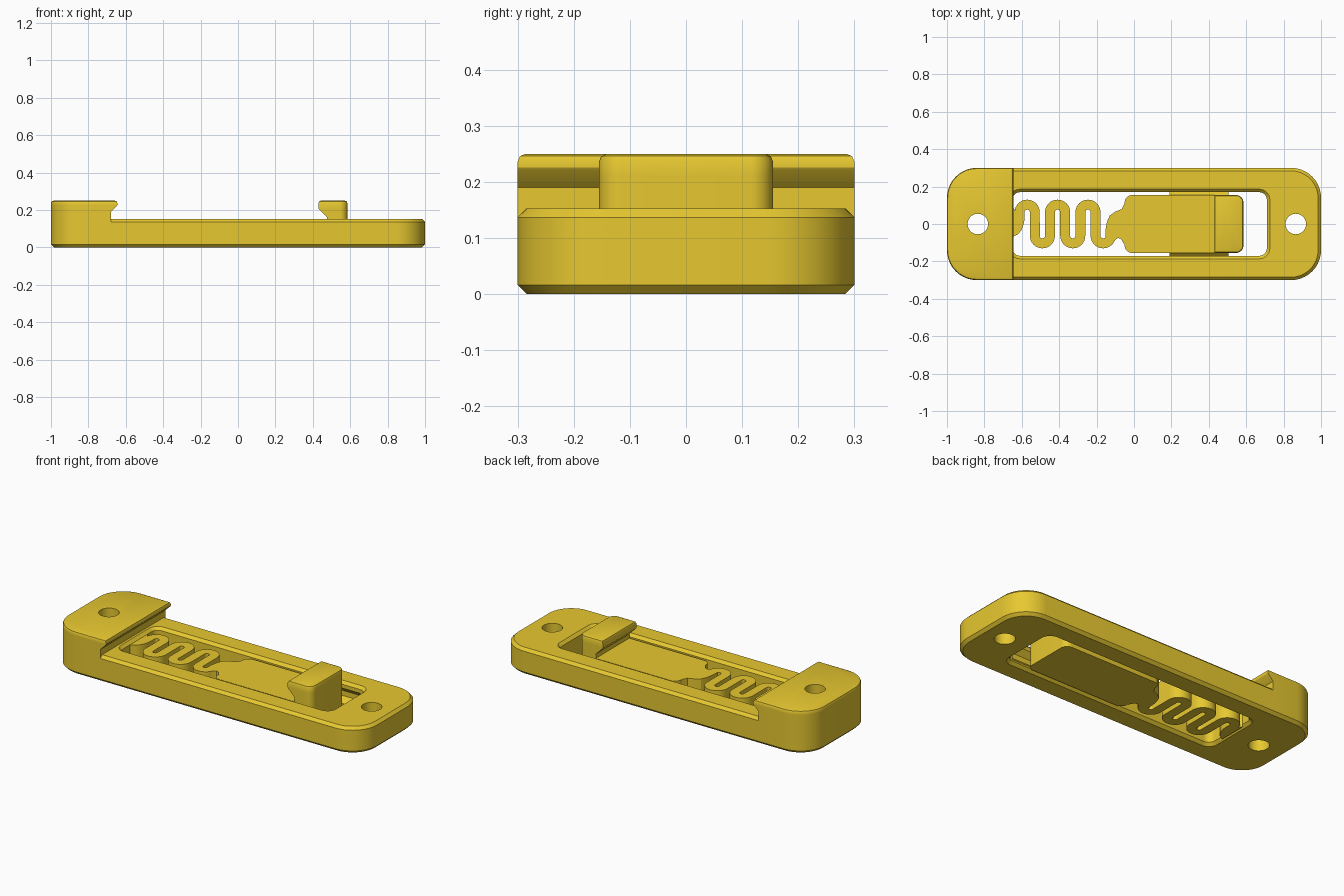
import bpy, bmesh, math

cube = bpy.data.objects.get("Cube")
if cube:
    bpy.data.objects.remove(cube, do_unlink=True)

gold = bpy.data.materials.new("golden_yellow")
gold.use_nodes = True
COLOUR = (0.80, 0.58, 0.03, 1)
gold.diffuse_color = COLOUR
gold.node_tree.nodes["Principled BSDF"].inputs["Base Color"].default_value = COLOUR

TOP = 0.153     # frame height
CH = 0.016      # chamfer
SLIDE = TOP - CH


def finish(name, bm):
    bmesh.ops.recalc_face_normals(bm, faces=bm.faces[:])
    me = bpy.data.meshes.new(name)
    bm.to_mesh(me)
    bm.free()
    me.materials.append(gold)
    ob = bpy.data.objects.new(name, me)
    bpy.context.collection.objects.link(ob)
    return ob


def loft(name, layers):
    """Skin equal-length 3D loops and cap both ends."""
    bm = bmesh.new()
    loops = [[bm.verts.new(p) for p in layer] for layer in layers]
    n = len(loops[0])
    for a, b in zip(loops, loops[1:]):
        for i in range(n):
            j = (i + 1) % n
            bm.faces.new((a[i], a[j], b[j], b[i]))
    bm.faces.new(loops[0])
    bm.faces.new(loops[-1])
    return finish(name, bm)


def arc(cx, cy, r, a0, a1, n=10):
    angles = [math.radians(a0 + (a1 - a0) * i / n) for i in range(n + 1)]
    return [(cx + r * math.cos(a), cy + r * math.sin(a)) for a in angles]


def end_shape(flat, end, half, r, z, inset=0.0, side=1):
    """Flat at one x, rounded corners at the other."""
    c = half - r
    pts = [(flat, inset - half)]
    pts += arc(end - r, -c, r - inset, -90, 0) + arc(end - r, c, r - inset, 0, 90)
    pts.append((flat, half - inset))
    return [(x * side, y, z) for x, y in pts]


def round_rect(x0, x1, half, r, z, grow=0.0):
    c, q = half - r, r + grow
    pts = arc(x1 - r, -c, q, -90, 0) + arc(x1 - r, c, q, 0, 90)
    pts += arc(x0 + r, c, q, 90, 180) + arc(x0 + r, -c, q, 180, 270)
    return [(x, y, z) for x, y in pts]


def rail(name, x0, x1, profile, side):
    return loft(name, [[(x, y * side, z) for y, z in profile] for x in (x0, x1)])


def cut(ob, cutter):
    cutter.hide_render = True
    mod = ob.modifiers.new("cut", "BOOLEAN")
    mod.operation = "DIFFERENCE"
    mod.solver = "EXACT"
    mod.object = cutter
    bpy.context.view_layer.objects.active = ob
    bpy.ops.object.modifier_apply(modifier=mod.name)
    bpy.data.objects.remove(cutter, do_unlink=True)


def hole(x):
    ring = arc(x, 0, 0.055, 0, 345, 23)
    return loft("hole_cutter", [[(px, py, z) for px, py in ring] for z in (-0.1, 0.4)])


# Frame with chamfered rim
JOIN = -0.68
frame = loft("frame", [end_shape(JOIN, 1, 0.3, 0.16, z, i) for z, i in
                       ((0, CH), (CH, 0), (SLIDE, 0), (TOP, CH))])
window = [(-0.01, CH + 0.01), (CH, 0), (SLIDE, 0), (TOP + 0.01, CH + 0.01)]
cut(frame, loft("window_cutter",
                [round_rect(-0.65, 0.71, 0.17, 0.04, z, g) for z, g in window]))
for s in (-1, 1):
    groove = [(0.15, 0.02), (0.165, 0.02), (0.2, 0.055), (0.2, 0.085), (0.165, 0.12), (0.15, 0.12)]
    cut(frame, rail("groove_cutter", 0.1, 0.67, groove, s))
cut(frame, hole(0.865))

# Raised end block with an undercut lip
LIP = -0.645
block_layers = [(0, JOIN, CH), (CH, JOIN, 0), (0.19, JOIN, 0), (0.221, LIP - 0.003, 0),
                (0.226, LIP, 0), (0.236, LIP, 0), (0.246, LIP - 0.004, 0.004),
                (0.25, LIP - 0.014, 0.014)]
block = loft("end_block", [end_shape(-x, 1, 0.3, 0.16, z, i, -1) for z, x, i in block_layers])
cut(block, hole(-0.835))

# Slider plate, hooked tooth and guide ribs
plate = loft("slider_plate", [round_rect(-0.05, 0.585, 0.155, 0.04, z) for z in (0, SLIDE)])
tooth_layers = [(SLIDE, 0.475, 0), (0.162, 0.475, 0), (0.205, 0.432, 0), (0.21, 0.43, 0),
                (0.236, 0.43, 0), (0.246, 0.434, 0.004), (0.25, 0.444, 0.014)]
tooth = loft("hook_tooth", [end_shape(x, 0.585, 0.155, 0.04, z, i) for z, x, i in tooth_layers])
ribs = [rail("guide_rib_" + n, 0.19, 0.505,
             [(0.15, 0.03), (0.155, 0.03), (0.185, 0.06), (0.185, 0.08), (0.155, 0.11), (0.15, 0.11)], s)
        for n, s in (("right", -1), ("left", 1))]

# Serpentine spring: pairs of opposite edge points along the strip
OUT, INN, REACH, STEP = 0.067, 0.014, 0.063, 0.0812
pairs = [((-0.65, 0.09), (-0.65, -0.07)), ((-0.64, 0.08), (-0.62, -0.055)),
         ((-0.638, 0.072), (-0.6, -0.03)), ((-0.638, 0.066), (-0.587, 0.01))]
for k in range(6):
    x = -0.571 + STEP * k
    if k % 2 == 0:
        pairs += zip(arc(x, REACH, OUT, 180, 0, 16), arc(x, REACH, INN, 180, 0, 16))
    else:
        stop = 325 if k == 5 else 360
        pairs += zip(arc(x, -REACH, INN, 180, stop, 16), arc(x, -REACH, OUT, 180, stop, 16))
pairs += [((-0.152, -0.03), (-0.098, -0.082)), ((-0.145, 0.01), (-0.085, -0.075)),
          ((-0.13, 0.045), (-0.075, -0.077)), ((-0.1, 0.066), (-0.066, -0.085)),
          ((-0.065, 0.08), (-0.058, -0.1)), ((-0.05, 0.11), (-0.05, -0.11))]
spring = loft("spring", [[(*a, 0), (*b, 0), (*b, SLIDE), (*a, SLIDE)] for a, b in pairs])

# Smooth curved walls, crisp edges
bpy.ops.object.select_all(action="DESELECT")
for ob in [frame, block, plate, tooth, spring] + ribs:
    ob.select_set(True)
bpy.context.view_layer.objects.active = frame
bpy.ops.object.shade_smooth_by_angle(angle=math.radians(30))
